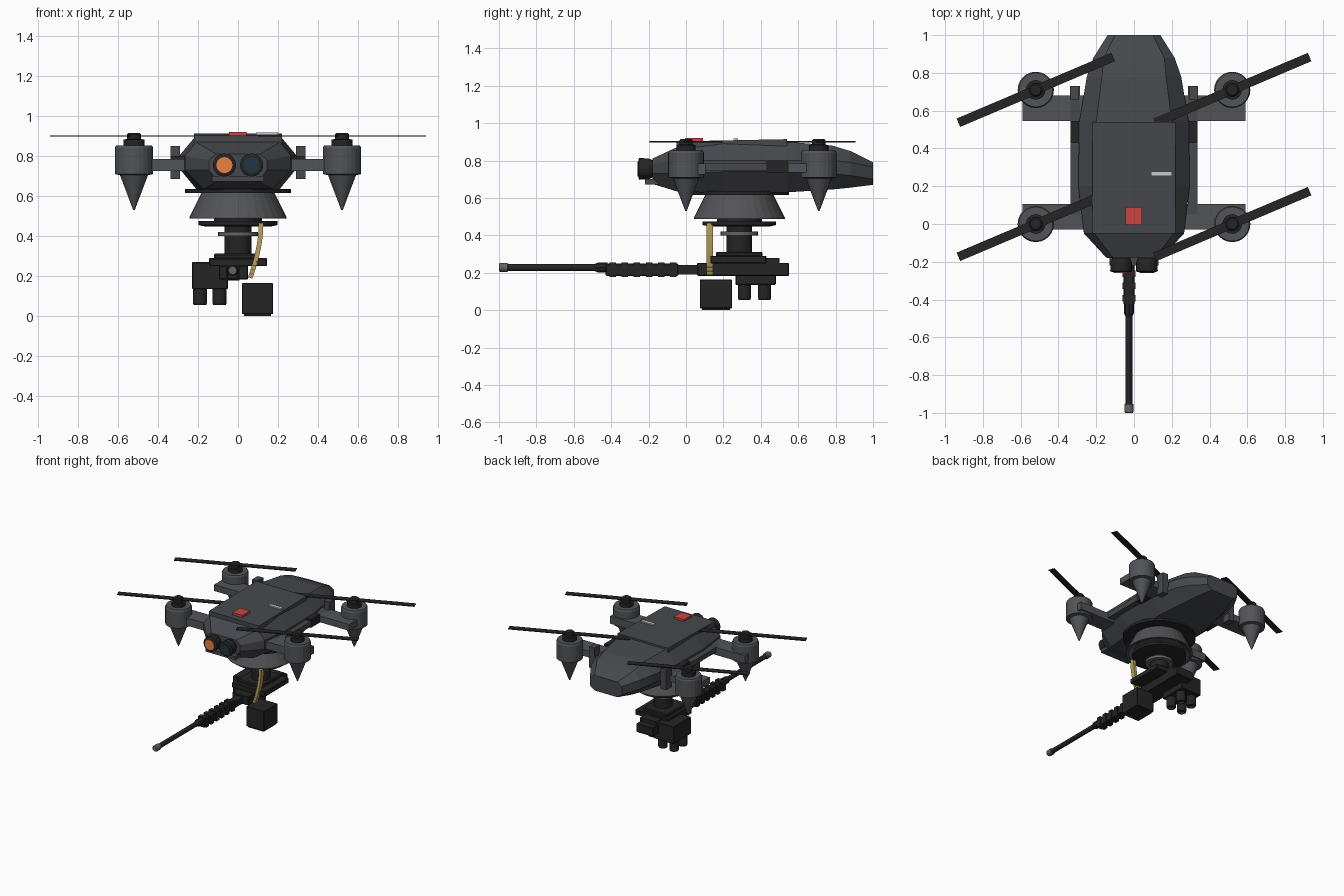
import bpy, bmesh, math
from mathutils import Matrix, Vector

if "Cube" in bpy.data.objects:
    bpy.data.objects.remove(bpy.data.objects["Cube"])


def mat(name, r, g, b):
    m = bpy.data.materials.new(name)
    m.diffuse_color = (r, g, b, 1)
    m.use_nodes = True
    m.node_tree.nodes["Principled BSDF"].inputs["Base Color"].default_value = m.diffuse_color
    return m


HULL = mat("hull_grey", .062, .065, .074)
POD = mat("pod_grey", .085, .087, .095)
DARK = mat("dark_metal", .018, .018, .019)
STEEL = mat("steel", .13, .13, .13)
BRASS = mat("brass", .50, .36, .10)
RED = mat("red_marker", .60, .06, .05)
PALE = mat("pale_marker", .55, .55, .55)
ORANGE = mat("orange_lens", .85, .22, .05)
BLUE = mat("blue_lens", .015, .035, .06)


def finish(bm, name, m, bevel=0, smooth=False):
    bmesh.ops.recalc_face_normals(bm, faces=bm.faces)
    me = bpy.data.meshes.new(name)
    bm.to_mesh(me)
    bm.free()
    ob = bpy.data.objects.new(name, me)
    bpy.context.collection.objects.link(ob)
    me.materials.append(m)
    if bevel:
        b = ob.modifiers.new("bevel", 'BEVEL')
        b.width, b.segments = bevel, 1
    return ob


def box(name, x, y, z, m, bevel=0):
    """Box from (min, max) ranges."""
    bm = bmesh.new()
    bmesh.ops.create_cube(bm, size=1)
    for v in bm.verts:
        v.co = Vector([(a + b) / 2 + c * (b - a) for (a, b), c in zip((x, y, z), v.co)])
    return finish(bm, name, m, bevel)


def lathe(name, prof, loc, m, n=24, axis='Z'):
    """Closed stack of rings, profile = (radius, height along axis)."""
    bm = bmesh.new()
    rings = []
    for r, h in prof:
        rings.append([bm.verts.new((r * math.cos(2 * math.pi * i / n),
                                    r * math.sin(2 * math.pi * i / n), h)) for i in range(n)])
    for a, b in zip(rings, rings[1:]):
        for i in range(n):
            j = (i + 1) % n
            bm.faces.new((a[i], a[j], b[j], b[i]))
    bm.faces.new(rings[0])
    bm.faces.new(rings[-1])
    if axis == 'Y':
        bmesh.ops.rotate(bm, verts=bm.verts, matrix=Matrix.Rotation(-math.pi / 2, 3, 'X'))
    bmesh.ops.translate(bm, verts=bm.verts, vec=loc)
    return finish(bm, name, m)


# Faceted hull: y, half widths top/mid/bottom, z top/mid-upper/mid-lower/bottom
sections = [
    (-.18, .11, .145, .10, .81, .78, .73, .675),
    (-.05, .21, .265, .17, .87, .80, .73, .635),
    (.20, .22, .295, .20, .89, .80, .74, .625),
    (.54, .20, .29, .20, .90, .80, .74, .63),
    (.78, .17, .25, .16, .88, .80, .73, .645),
    (.88, .16, .215, .14, .85, .79, .72, .655),
    (1.0, .10, .14, .10, .79, .765, .70, .67)]
bm = bmesh.new()
rings = []
for y, wt, wm, wb, zt, zu, zl, zb in sections:
    half = [(wb, zb), (wm, zl), (wm, zu), (wt, zt)]
    pts = half + [(-a, b) for a, b in reversed(half)]
    rings.append([bm.verts.new((a, y, b)) for a, b in pts])
for a, b in zip(rings, rings[1:]):
    for i in range(8):
        j = (i + 1) % 8
        bm.faces.new((a[i], a[j], b[j], b[i]))
bm.faces.new(rings[0])
bm.faces.new(rings[-1])
finish(bm, "hull", HULL)

# Top hatch and its markings
hatch = box("top_hatch", (-.22, .22), (-.05, .54), (.87, .914), HULL)
for v in hatch.data.vertices:
    if v.co.y < 0:
        v.co.z -= .03 if v.co.z < .9 else .012
box("red_panel", (-.045, .042), (-.005, .09), (.90, .921), RED)
box("pale_strip", (.09, .20), (.253, .278), (.905, .918), PALE)
box("chin_block", (-.13, .13), (-.22, -.10), (.672, .70), HULL)

# Twin nose cameras
for s, lens, tag in ((-1, ORANGE, "left"), (1, BLUE, "right")):
    lathe("camera_" + tag, [(.042, -.12), (.042, -.17), (.056, -.20), (.058, -.25), (.046, -.255)],
          (s * .068, 0, .755), DARK, 20, 'Y')
    lathe("camera_lens_" + tag, [(.04, -.24), (.04, -.26)], (s * .068, 0, .755), lens, 20, 'Y')

# Side rails, intakes, arms, motor pods, rotors
for s, side in ((-1, "left"), (1, "right")):
    def span(a, b):
        return tuple(sorted((s * a, s * b)))
    box("side_rail_" + side, span(.285, .335), (.05, .73), (.745, .785), HULL)
    box("rail_end_plate_" + side, span(.29, .338), (.66, .73), (.685, .85), HULL)
    box("side_intake_" + side, span(.25, .337), (.43, .545), (.735, .80), DARK)
    for y, a0, a1, z0, z1, end in ((0, -.03, .105, .725, .785, "front"), (.71, .545, .68, .735, .785, "rear")):
        tag = end + "_" + side
        box("arm_" + tag, span(.24, .59), (a0, a1), (z0, z1), POD)
        c = (s * .52, y, 0)
        lathe("motor_pod_" + tag, [(.004, .53), (.07, .705), (.096, .71), (.096, .84), (.09, .853),
                                   (.06, .853)], c, POD)
        lathe("motor_hub_" + tag, [(.052, .85), (.052, .883), (.036, .885), (.036, .908),
                                   (.028, .916)], c, DARK, 16)
        blade = box("rotor_blade_" + tag, (-.445, .445), (-.024, .024), (-.003, .003), DARK)
        blade.location = (s * .52, y, .90)
        blade.rotation_euler.z = math.radians(23)

# Turret mount under the hull
T = (0, .285, 0)
lathe("turret_flange", [(.265, .615), (.265, .636)], T, DARK, 32)
lathe("turret_skirt", [(.18, .62), (.243, .495), (.243, .487), (.225, .487), (.18, .52)], T, POD, 32)
lathe("turret_bearing", [(.12, .56), (.12, .475), (.197, .475), (.197, .455), (.16, .447)], T, DARK, 32)
lathe("turret_column", [(.068, .30), (.068, .46)], T, DARK)
lathe("column_collar", [(.1, .40), (.1, .42)], T, STEEL)

# Weapon cradle
box("cradle_top", (-.12, .09), (.16, .41), (.285, .312), DARK, .006)
box("cradle_plate", (-.145, .145), (.13, .43), (.25, .29), DARK, .004)
box("cradle_rear_block", (-.09, .05), (.40, .50), (.24, .28), DARK)

# Gun
G = (-.027, 0, .228)
box("receiver", (-.095, .05), (.06, .55), (.183, .252), DARK, .004)
box("receiver_neck", (-.055, .0), (-.06, .10), (.19, .24), DARK)
box("barrel_shroud", (-.055, .002), (-.43, -.04), (.183, .248), DARK, .006)
lathe("shroud_tip", [(.018, -.49), (.027, -.47), (.027, -.42)], G, DARK, 8, 'Y')
for i in range(6):
    y = -.41 + i * .065
    box("shroud_rib_%d" % i, (-.061, .008), (y, y + .035), (.178, .254), DARK)
lathe("barrel", [(.018, -.96), (.018, -.40)], G, DARK, 16, 'Y')
lathe("muzzle", [(.02, -1.0), (.024, -.993), (.024, -.955), (.018, -.95)], G, STEEL, 16, 'Y')

# Launcher block with four tubes
box("launcher_block", (-.23, -.05), (.265, .48), (.135, .27), DARK, .004)
for i, x in enumerate((-.19, -.092)):
    for j, y in enumerate((.312, .42)):
        lathe("launcher_tube_%d%d" % (i, j), [(.035, .14), (.035, .065), (.031, .055), (.026, .055),
                                              (.026, .075)], (x, y, 0), DARK, 16)

# Ammunition box and belt
box("ammo_box", (.02, .175), (.075, .245), (.01, .165), DARK, .003)
box("ammo_box_base", (.03, .165), (.085, .235), (0, .012), DARK)
p0, p1, p2 = Vector((.115, .465)), Vector((.115, .34)), Vector((.06, .19))
for i in range(14):
    t = (i + .5) / 14
    p = p0 * (1 - t) ** 2 + p1 * 2 * t * (1 - t) + p2 * t * t
    d = (p1 - p0) * (1 - t) + (p2 - p1) * t
    link = box("belt_link_%02d" % i, (-.0115, .0115), (-.018, .018), (-.0105, .0105), BRASS)
    link.location = (p.x, .127, p.y)
    link.rotation_euler.y = math.atan2(-d.x, -d.y)
